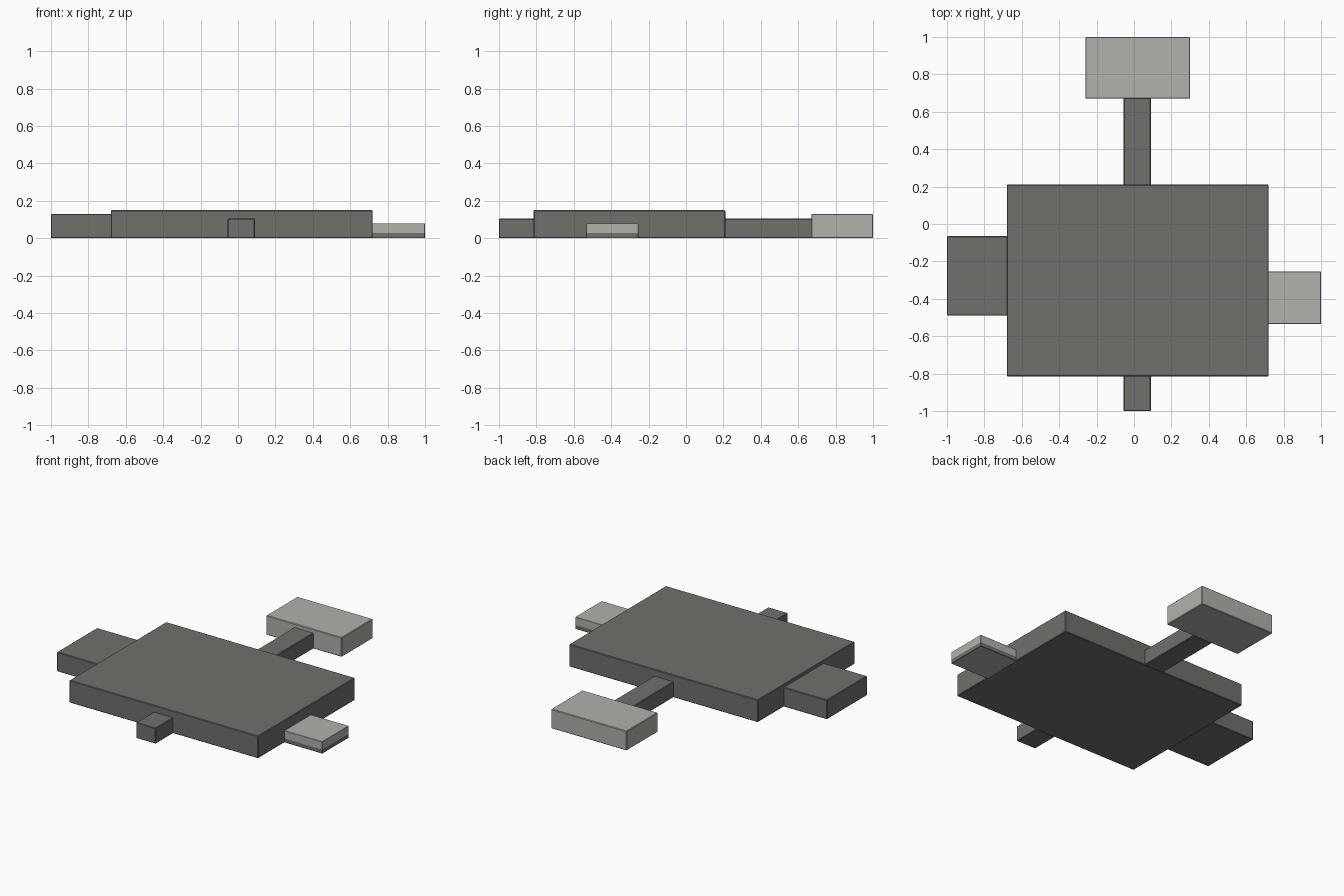
import bpy
import bmesh
from mathutils import Vector

if "Cube" in bpy.data.objects:
    bpy.data.objects.remove(bpy.data.objects["Cube"])


def material(name, rgb):
    mat = bpy.data.materials.new(name)
    mat.use_nodes = True
    mat.diffuse_color = (*rgb, 1)
    mat.node_tree.nodes["Principled BSDF"].inputs["Base Color"].default_value = (*rgb, 1)
    return mat


dark = material("dark warm grey", (0.17, 0.16, 0.15))
pale = material("pale stone grey", (0.45, 0.44, 0.41))


def slab(name, x, y, height, mats, band=0, edge=0.004):
    """Box standing on the ground, with fine chamfers and an optional side band."""
    bm = bmesh.new()
    bmesh.ops.create_cube(bm, size=1)
    low = Vector((x[0], y[0], 0))
    size = Vector((x[1], y[1], height)) - low
    for v in bm.verts:
        v.co = low + Vector((c + 0.5) * s for c, s in zip(v.co, size))
    bmesh.ops.bevel(bm, geom=bm.edges[:], offset=edge, segments=1, affect='EDGES')
    if band:
        bmesh.ops.bisect_plane(bm, geom=bm.verts[:] + bm.edges[:] + bm.faces[:],
                               plane_co=(0, 0, band), plane_no=(0, 0, 1))
        bm.normal_update()
        for f in bm.faces:
            if f.calc_center_median().z < band and f.normal.z > -0.9:
                f.material_index = 1
    mesh = bpy.data.meshes.new(name)
    bm.to_mesh(mesh)
    bm.free()
    for mat in mats:
        mesh.materials.append(mat)
    obj = bpy.data.objects.new(name, mesh)
    bpy.context.collection.objects.link(obj)
    return obj


# Main platform and its right-hand block
slab("main_platform", (-0.68, 0.72), (-0.815, 0.21), 0.15, [dark])
slab("right_block", (-1.0, -0.675), (-0.49, -0.065), 0.13, [dark])

# Walkways at the front and back
slab("front_walkway", (-0.055, 0.09), (-1.0, -0.81), 0.105, [dark])
slab("back_walkway", (-0.055, 0.09), (0.205, 0.675), 0.105, [dark])

# Pale landing at the end of the back walkway
slab("back_landing", (-0.26, 0.30), (0.67, 1.0), 0.13, [pale])

# Pale left step with a dark band round its foot
slab("left_step", (0.715, 1.0), (-0.535, -0.255), 0.08, [pale, dark], band=0.027, edge=0.002)
